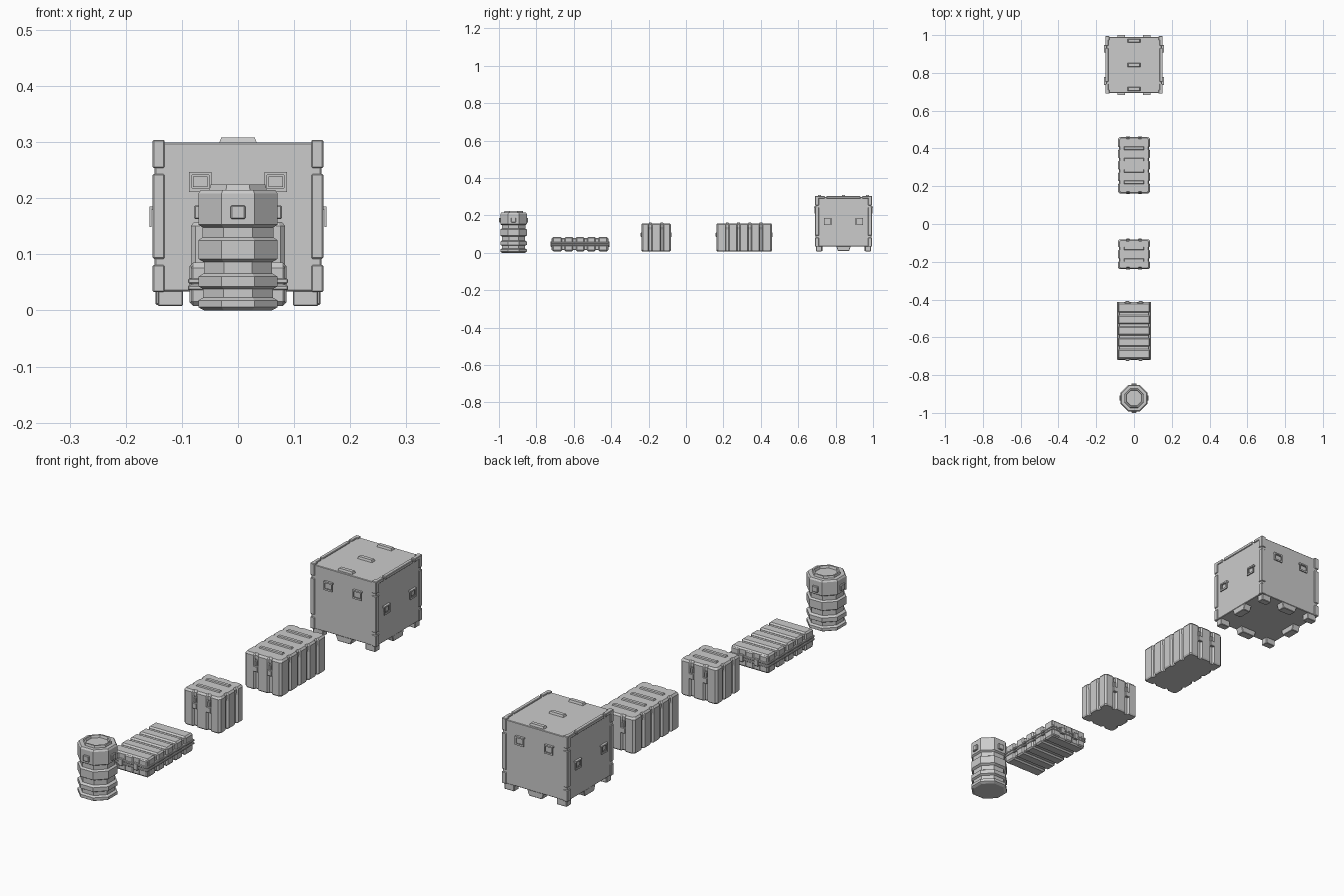
import bpy, bmesh
from math import cos, sin, pi, radians
from mathutils import Matrix

if "Cube" in bpy.data.objects:
    bpy.data.objects.remove(bpy.data.objects["Cube"])


def make(name, bm, y, bevel=0.0):
    bmesh.ops.recalc_face_normals(bm, faces=bm.faces)
    me = bpy.data.meshes.new(name)
    bm.to_mesh(me)
    bm.free()
    ob = bpy.data.objects.new(name, me)
    ob.location.y = y
    bpy.context.collection.objects.link(ob)
    if bevel:
        m = ob.modifiers.new("bevel", 'BEVEL')
        m.width, m.segments = bevel, 1
    return ob


def box(bm, x0, x1, y0, y1, z0, z1, rot=0.0, taper=(1, 1)):
    """Box by its limits; top scaled by taper, then spun about the z axis."""
    v = bmesh.ops.create_cube(bm, size=1)['verts']
    for p in v:
        t = taper if p.co.z > 0 else (1, 1)
        p.co.x = (x0 + x1) / 2 + p.co.x * (x1 - x0) * t[0]
        p.co.y = (y0 + y1) / 2 + p.co.y * (y1 - y0) * t[1]
        p.co.z = (z0 + z1) / 2 + p.co.z * (z1 - z0)
    bmesh.ops.rotate(bm, verts=v, cent=(0, 0, 0), matrix=Matrix.Rotation(rot, 3, 'Z'))


def loft(bm, rings):
    """Join equal-length rings of points and cap both ends."""
    vs = [[bm.verts.new(p) for p in r] for r in rings]
    n = len(vs[0])
    for a, b in zip(vs, vs[1:]):
        for i in range(n):
            bm.faces.new((a[i], a[(i + 1) % n], b[(i + 1) % n], b[i]))
    bm.faces.new(vs[0][::-1])
    bm.faces.new(vs[-1])


# ---------- octagonal barrel ----------
def barrel(y):
    prof = [(.060, 0), (.066, .003), (.0706, .006), (.0706, .018), (.062, .023), (.062, .038),
            (.0706, .043), (.0706, .060), (.061, .066), (.061, .086), (.0706, .092),
            (.0706, .125), (.063, .130), (.063, .148), (.0706, .153), (.0706, .208),
            (.066, .215), (.051, .215), (.049, .224), (.043, .224), (.040, .214)]
    bm = bmesh.new()
    k = 1 / cos(pi / 8)
    loft(bm, [[(r * k * cos(pi / 8 + i * pi / 4), r * k * sin(pi / 8 + i * pi / 4), z)
               for i in range(8)] for r, z in prof])
    make("barrel_body", bm, y)
    bm = bmesh.new()
    for i in range(4):
        box(bm, -.013, .013, -.078, -.068, .163, .187, i * pi / 2)
    make("barrel_clasps", bm, y, .002)


# ---------- corrugated upright cases ----------
def outline(hx, hy, gx, gy, d, w=.006):
    """Plan of a box with chamfered corners and grooves at gx (ends) and gy (sides)."""
    pts, c = [], .008
    for s in range(4):
        h, e, g = (hx, hy, gx) if s % 2 == 0 else (hy, hx, gy)
        side = [(-h + c, 0)]
        for p in g:
            side += [(p - w - .005, 0), (p - w, d), (p + w, d), (p + w + .005, 0)]
        side.append((h - c, 0))
        for u, q in side:
            v = -e + q
            for _ in range(s):
                u, v = -v, u
            pts.append((u, v))
    return pts


def case(name, y, hx, hy, gy):
    gx = (-.032, .032)
    bm = bmesh.new()
    rings = []
    for inset, d, z in ((.004, .009, .008), (0, .009, .014), (0, .009, .125), (0, .005, .138),
                        (0, .005, .150), (.006, .005, .158)):
        rings.append([(a, b, z) for a, b in outline(hx - inset, hy - inset, gx, gy, d)])
    loft(bm, rings)
    make(name + "_shell", bm, y)
    # raised bars across the lid, in line with the side grooves
    bm = bmesh.new()
    for g in gy:
        box(bm, -.055, .055, g - .009, g + .009, .155, .163, taper=(.93, .7))
    make(name + "_lid_bars", bm, y)
    # latches on both ends
    bm = bmesh.new()
    for r in (0, pi):
        for x in gx:
            box(bm, x - .010, x + .010, -hy - .003, -hy + .010, .085, .108, r)
            box(bm, x - .005, x + .005, -hy, -hy + .010, .108, .130, r)
    make(name + "_latches", bm, y, .0015)


# ---------- flat ribbed case ----------
def flat_case(y):
    bm = bmesh.new()
    box(bm, -.080, .080, -.143, .143, .014, .078)
    make("flat_case_core", bm, y, .004)
    bm = bmesh.new()
    for i in range(-2, 3):
        lo, hi = i * .06 - .023, i * .06 + .023
        if i == -2:
            lo = -.148
        if i == 2:
            hi = .148
        box(bm, -.086, .086, lo, hi, .008, .085)
    make("flat_case_ribs", bm, y, .006)
    bm = bmesh.new()
    for r in (0, pi):
        for x in (-.065, 0, .065):
            box(bm, x - .019, x + .019, -.152, -.14, .012, .080, r)
    make("flat_case_end_ribs", bm, y, .004)
    # rim in two halves
    bm = bmesh.new()
    for z in (.036, .048):
        box(bm, -.089, .089, -.154, .154, z, z + .009)
    make("flat_case_rim", bm, y, .002)
    # latches on both ends
    bm = bmesh.new()
    for r in (0, pi):
        for x in (-.035, .035):
            box(bm, x - .010, x + .010, -.158, -.145, .032, .060, r)
    make("flat_case_latches", bm, y, .0015)


# ---------- large cargo container ----------
def container(y):
    bm = bmesh.new()
    box(bm, -.1485, .1485, -.1485, .1485, .034, .299)
    make("container_body", bm, y, .002)
    # segmented corner posts and top rail ends
    bm = bmesh.new()
    for sx in (0, pi):
        for a, b in ((-.152, -.131), (.131, .152)):
            for z0, z1 in ((.033, .081), (.092, .243), (.254, .304)):
                box(bm, a, b, -.152, -.131, z0, z1, sx)
        for y0, y1 in ((-.152, -.100), (-.090, .090), (.100, .152)):
            box(bm, .136, .152, y0, y1, .290, .304, sx)
    make("container_frame", bm, y, .002)
    # corner feet and tapered middle feet
    bm = bmesh.new()
    for r in (0, pi):
        for x in (-.1205, .1205):
            box(bm, x - .0225, x + .0225, -.146, -.116, .008, .036, r)
    for i in range(4):
        box(bm, -.030, .030, -.147, -.112, .010, .036, i * pi / 2, taper=(1.3, 1))
    make("container_feet", bm, y, .002)
    # lid grips
    bm = bmesh.new()
    for c in (-.128, 0, .128):
        box(bm, -.034, .034, c - .011, c + .011, .297, .308, taper=(.88, .7))
    make("container_lid_grips", bm, y)
    # hanging handles: high on the ends, lower on the sides
    bm = bmesh.new()
    for i in range(4):
        top, off = (.247, .067) if i % 2 == 0 else (.185, .085)
        for x in (-off, off):
            r = i * pi / 2
            box(bm, x - .020, x + .020, -.158, -.147, top - .006, top, r)
            box(bm, x - .020, x + .020, -.158, -.154, top - .036, top - .029, r)
            for s in (-1, 1):
                c = x + s * .0175
                box(bm, c - .0025, c + .0025, -.158, -.154, top - .036, top, r)
            box(bm, x - .013, x + .013, -.152, -.147, top - .027, top - .008, r)
    make("container_handles", bm, y)


barrel(-.922)
flat_case(-.566)
case("small_case", -.160, .084, .079, (-.031, .031))
case("long_case", .311, .084, .149, (-.09, -.03, .03, .09))
container(.842)
